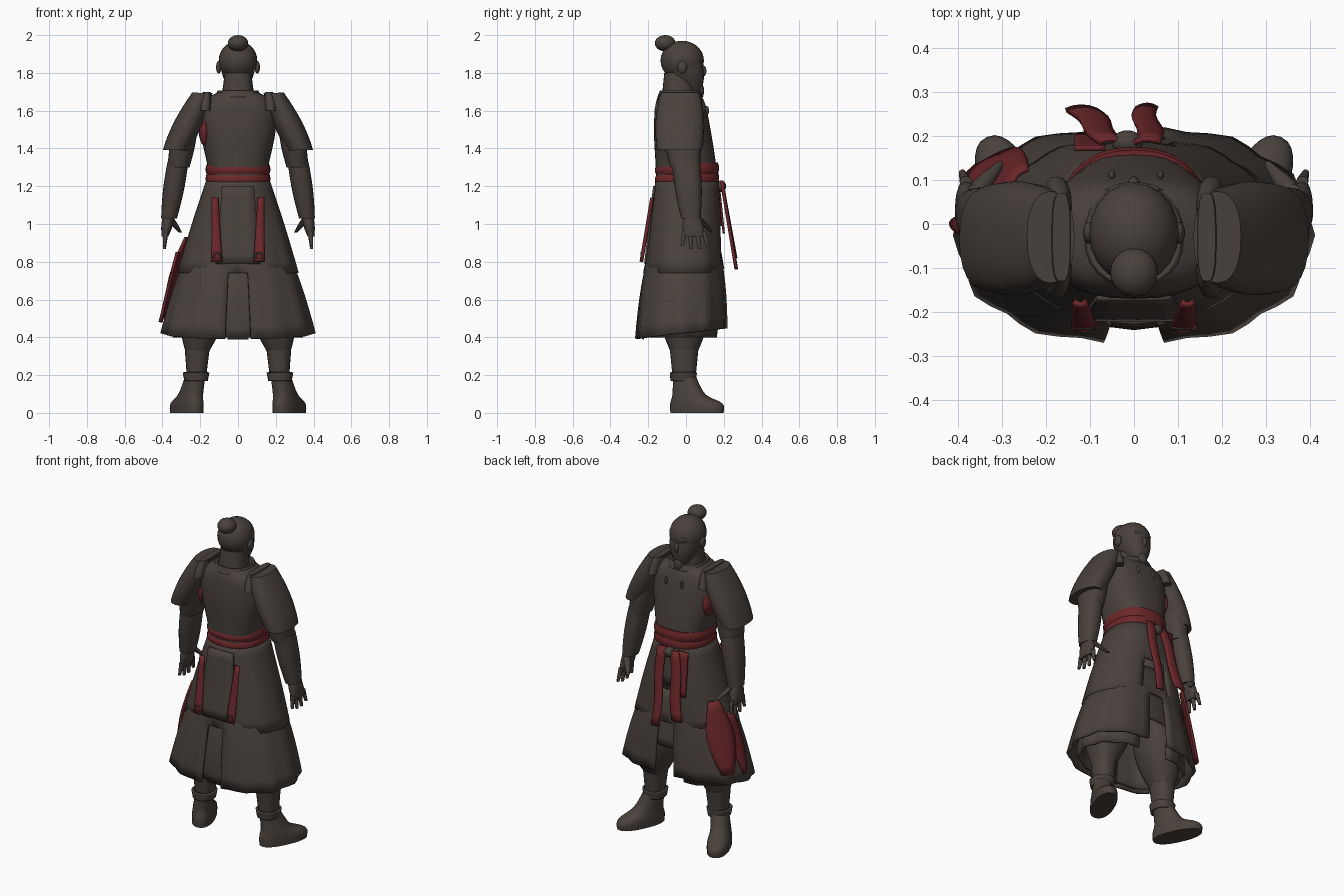
import bpy, bmesh
from math import sin, cos, pi, radians
from mathutils import Vector

cube = bpy.data.objects.get("Cube")
if cube:
    bpy.data.objects.remove(cube, do_unlink=True)


def material(name, rgb):
    mat = bpy.data.materials.new(name)
    mat.use_nodes = True
    mat.diffuse_color = (*rgb, 1)
    mat.node_tree.nodes["Principled BSDF"].inputs["Base Color"].default_value = (*rgb, 1)
    return mat


BROWN = material("dark_brown", (0.066, 0.053, 0.045))
RED = material("dark_red", (0.15, 0.02, 0.023))


def finish(name, bm, mat, thick=0.0):
    bmesh.ops.recalc_face_normals(bm, faces=bm.faces)
    mesh = bpy.data.meshes.new(name)
    bm.to_mesh(mesh)
    bm.free()
    mesh.materials.append(mat)
    ob = bpy.data.objects.new(name, mesh)
    bpy.context.collection.objects.link(ob)
    bpy.ops.object.select_all(action='DESELECT')
    ob.select_set(True)
    bpy.context.view_layer.objects.active = ob
    bpy.ops.object.shade_smooth_by_angle(angle=radians(45))
    if thick:
        mod = ob.modifiers.new("thickness", 'SOLIDIFY')
        mod.thickness = thick
        mod.offset = 0


def power(value, exponent):
    return abs(value) ** exponent * (1 if value >= 0 else -1)


def smooth_path(keys, steps=4):
    """Spline through key rings, so that a few keys make a rounded profile."""
    keys = [Vector(key) for key in keys]
    padded = [keys[0]] + keys + [keys[-1]]
    path = []
    for before, start, end, after in zip(padded, padded[1:], padded[2:], padded[3:]):
        for step in range(steps):
            t = step / steps
            pull = (end - before) * (1 - t) - (after - start) * t
            path.append(start.lerp(end, t * t * (3 - 2 * t)) + pull * t * (1 - t) / 2)
    return path + [keys[-1]]


def loft(name, rings, mat=BROWN, segments=24, square=2.3, side=1, yaw=0.0,
         caps=True, pleat=0.0, tilt=0.0, skip=None, thick=0.0):
    """Skin over horizontal rings, each given as x, y, z, x radius, y radius."""
    bm = bmesh.new()
    rows = []
    last = len(rings) - 1
    for i, (x, y, z, rx, ry) in enumerate(rings):
        t = i / last
        row = []
        for k in range(segments):
            a = 2 * pi * k / segments
            fold = 1 + pleat * t * cos(12 * a)
            u = rx * fold * power(cos(a), 2 / square)
            v = ry * fold * power(sin(a), 2 / square)
            row.append(bm.verts.new((side * (x + u * cos(yaw) - v * sin(yaw)),
                                     y + u * sin(yaw) + v * cos(yaw),
                                     z + tilt * t * sin(a))))
        rows.append(row)
    for i, (low, high) in enumerate(zip(rows, rows[1:])):
        for k in range(segments):
            if skip and skip(2 * pi * (k + 0.5) / segments, (i + 0.5) / last):
                continue
            j = (k + 1) % segments
            bm.faces.new((low[k], low[j], high[j], high[k]))
    if caps:
        bm.faces.new(rows[0])
        bm.faces.new(rows[-1])
    finish(name, bm, mat, thick)


def limb(name, start, end, start_radii, end_radii, swell=0.0, steps=8, **options):
    """Tapered form between two points that swells halfway."""
    rings = []
    for i in range(steps + 1):
        t = i / steps
        centre = Vector(start).lerp(Vector(end), t)
        radii = Vector(start_radii).lerp(Vector(end_radii), t)
        grow = swell * sin(pi * t)
        rings.append((*centre, radii.x + grow, radii.y + grow))
    loft(name, rings, **options)


def ball(name, location, size):
    bm = bmesh.new()
    bmesh.ops.create_uvsphere(bm, u_segments=20, v_segments=14, radius=1)
    for vert in bm.verts:
        vert.co = vert.co * Vector(size) + Vector(location)
    finish(name, bm, BROWN)


def ribbon(name, top, bottom, top_width, bottom_width, mat=RED, across=(1, 0, 0),
           bulge=0.0, swell=0.0, sway=0.0, steps=8):
    """Hanging cloth strip; widths are measured from the middle to an edge."""
    bm = bmesh.new()
    along = Vector(across).normalized()
    out = Vector((-along.y, along.x, 0))
    rows = []
    for i in range(steps + 1):
        t = i / steps
        centre = Vector(top).lerp(Vector(bottom), t) + along * sway * sin(2 * pi * t)
        width = top_width + (bottom_width - top_width) * t + swell * sin(pi * t)
        rows.append([bm.verts.new(centre + along * width * u + out * bulge * (1 - u * u))
                     for u in (-1, -0.5, 0, 0.5, 1)])
    for upper, lower in zip(rows, rows[1:]):
        for k in range(4):
            bm.faces.new((upper[k], upper[k + 1], lower[k + 1], lower[k]))
    finish(name, bm, mat, thick=0.012)


# Head, face and hair
ball("skull", (0, -.02, 1.865), (.102, .115, .105))
limb("jaw", (0, -.02, 1.86), (0, .035, 1.69), (.095, .105), (.03, .04), swell=.015)
limb("neck", (0, -.04, 1.8), (0, -.04, 1.65), (.07, .075), (.09, .09))
ball("hair_bun", (0, -.11, 1.957), (.054, .055, .043))
ball("nose", (0, .09, 1.81), (.014, .018, .03))
ball("brow", (0, .075, 1.865), (.06, .02, .014))
ball("beard", (0, .07, 1.705), (.03, .026, .045))

# Torso, collar and waist sash
loft("torso", smooth_path([(0, 0, 1.2, .155, .155), (0, 0, 1.3, .16, .16),
                           (0, -.02, 1.5, .2, .15), (0, -.03, 1.64, .19, .13),
                           (0, -.035, 1.7, .1, .1)]), segments=32, square=2.5)
limb("collar", (0, -.03, 1.67), (0, -.03, 1.705), (.115, .115), (.1, .1),
     caps=False, thick=.015)
for z in (1.24, 1.29):
    limb("waist_sash_wrap", (0, .005, z - .027), (0, .005, z + .027), (.165, .163),
         (.165, .163), swell=.007, mat=RED, segments=36, tilt=.01)
limb("armpit_cloth", (-.18, -.025, 1.42), (-.175, -.025, 1.55), (.01, .08), (.01, .09),
     swell=.02, mat=RED)
for x in (-.05, .06):
    ball("chest_toggle", (x, .11, 1.6), (.008, .012, .025))


# Skirts, open in narrow slits
def front_and_back_slit(angle, t):
    off_centre = min(abs(angle - pi / 2), abs(angle - 1.5 * pi))
    return t > .4 and off_centre < radians(7)


def front_opening(angle, t):
    return t > .5 and abs(angle - pi / 2) < radians(15)


limb("over_skirt", (0, .005, 1.24), (0, -.01, .74), (.158, .158), (.31, .2), swell=.005,
     segments=48, caps=False, pleat=.015, skip=front_opening, thick=.014)
limb("lower_skirt", (0, -.005, .95), (0, -.025, .42), (.22, .165), (.395, .24), swell=.014,
     segments=48, caps=False, pleat=.025, tilt=.028, skip=front_and_back_slit, thick=.014)
limb("under_skirt", (0, -.01, .8), (0, -.03, .4), (.24, .165), (.33, .2), swell=.02,
     segments=48, caps=False, pleat=.03, skip=front_opening, thick=.01)
ribbon("back_slit_panel", (0, -.185, .8), (0, -.228, .39), .05, .055, mat=BROWN)

# Back panel with red side strips and rings
ribbon("back_panel", (0, -.168, 1.2), (0, -.216, .79), .085, .118, mat=BROWN)
for s in (1, -1):
    ribbon("back_strip", (s * .122, -.175, 1.14), (s * .112, -.232, .8), .014, .028,
           bulge=-.008)
    bpy.ops.mesh.primitive_torus_add(location=(s * .11, -.236, .83), rotation=(pi / 2, 0, 0),
                                     major_radius=.018, minor_radius=.006,
                                     major_segments=16, minor_segments=8)
    bpy.context.object.name = "strip_ring"
    bpy.context.object.data.materials.append(BROWN)

# Front knot and hanging sash ends
ball("sash_knot", (-.015, .185, 1.2), (.035, .028, .03))
ribbon("long_sash_end", (.03, .185, 1.23), (.03, .262, .76), .03, .024,
       bulge=.008, sway=.008)
ribbon("short_sash_end", (-.05, .185, 1.22), (-.12, .258, .82), .03, .035,
       bulge=.008, sway=-.008)
ribbon("inner_sash_end", (-.1, .172, 1.22), (-.12, .2, .95), .035, .015)

# Torn cloth hanging at the right hip
ribbon("hip_cloth", (-.26, .1, .93), (-.365, .11, .5), .03, .035, across=(.6, .8, 0),
       bulge=.012, swell=.05)
ribbon("hip_cloth_tail", (-.315, .02, .85), (-.405, 0, .48), .02, .012, across=(.2, 1, 0),
       bulge=.01, swell=.025)

# Mirrored ears, arms, hands and legs
for s, label in ((1, "left"), (-1, "right")):
    ball(label + "_ear", (s * .102, -.02, 1.83), (.014, .025, .034))
    limb(label + "_shoulder_guard", (.19, -.03, 1.69), (.328, -.034, 1.395), (.05, .1),
         (.064, .115), swell=.015, side=s, thick=.012)
    limb(label + "_shoulder_strap", (.165, -.03, 1.7), (.175, -.03, 1.6), (.02, .1),
         (.034, .138), swell=.005, square=3, side=s)
    limb(label + "_upper_arm", (.27, -.03, 1.55), (.315, -.005, 1.3), (.06, .1),
         (.058, .078), swell=.008, side=s)
    limb(label + "_forearm", (.318, 0, 1.33), (.365, .026, 1.03), (.055, .075),
         (.042, .052), swell=.007, side=s)
    limb(label + "_palm", (.366, .03, 1.05), (.386, .042, .935), (.03, .042),
         (.018, .055), swell=.006, side=s)
    for k in range(4):
        knuckle, tip = .034 * k - .008, .045 * k - .02
        limb(label + "_finger", (.382, knuckle, .96), (.39, tip, .885 - .02 * sin(k)),
             (.014, .015), (.008, .009), segments=10, side=s)
    limb(label + "_thumb", (.36, .07, 1.03), (.305, .135, .955), (.02, .02), (.008, .008),
         swell=.003, segments=10, side=s)
    limb(label + "_trouser", (.16, -.01, .7), (.215, -.01, .33), (.11, .12), (.065, .075),
         swell=.035, side=s)
    limb(label + "_shin", (.215, -.01, .38), (.22, -.01, .18), (.07, .08), (.05, .06), side=s)
    limb(label + "_boot_cuff", (.222, -.014, .215), (.222, -.014, .17), (.065, .066),
         (.056, .062), side=s, caps=False, thick=.012)
    loft(label + "_boot", smooth_path([(.272, .058, 0, .064, .15), (.27, .055, .05, .064, .147),
                                       (.25, .015, .1, .056, .09), (.225, -.01, .2, .05, .06)]),
         segments=28, side=s, yaw=-.42)
